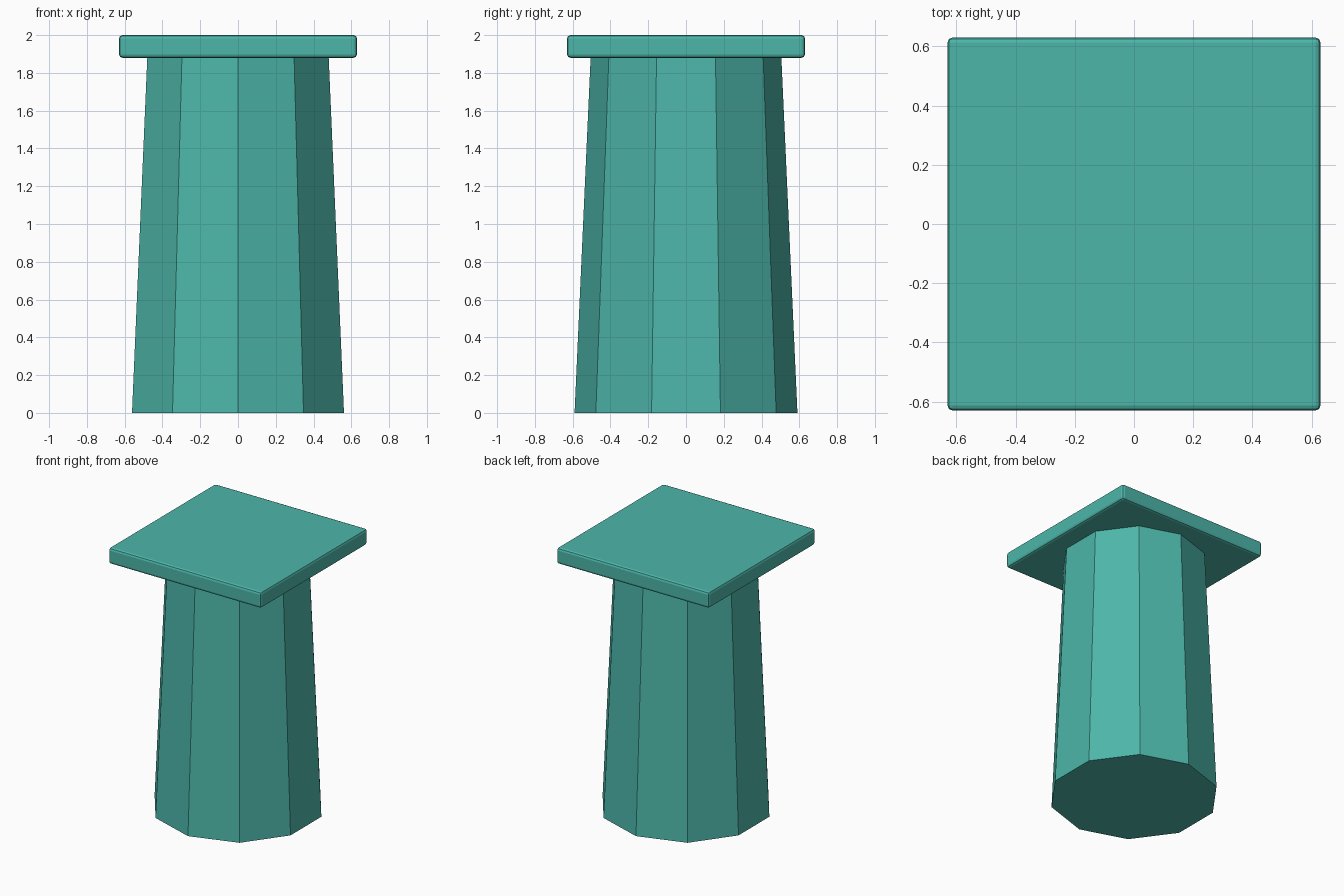
import bpy

cube = bpy.data.objects.get("Cube")
if cube:
    bpy.data.objects.remove(cube, do_unlink=True)

teal = bpy.data.materials.new("teal")
teal.use_nodes = True
colour = (0.074, 0.468, 0.40, 1.0)
teal.diffuse_color = colour
teal.node_tree.nodes["Principled BSDF"].inputs["Base Color"].default_value = colour

HEIGHT = 2.0
SLAB_WIDTH = 1.26
SLAB_THICKNESS = 0.12
column_height = HEIGHT - SLAB_THICKNESS


def finish(name):
    obj = bpy.context.object
    obj.name = obj.data.name = name
    obj.data.materials.append(teal)
    return obj


# Ten-sided tapered column with flat faces
bpy.ops.mesh.primitive_cone_add(
    vertices=10, radius1=0.59, radius2=0.505, depth=column_height,
    location=(0, 0, column_height / 2))
finish("column")

# Square top slab with softened edges
bpy.ops.mesh.primitive_cube_add(
    size=1, location=(0, 0, HEIGHT - SLAB_THICKNESS / 2))
slab = finish("top_slab")
slab.scale = (SLAB_WIDTH, SLAB_WIDTH, SLAB_THICKNESS)
bpy.ops.object.transform_apply(location=False, rotation=False, scale=True)
bevel = slab.modifiers.new("soft_edges", "BEVEL")
bevel.width = 0.018
bevel.segments = 2
